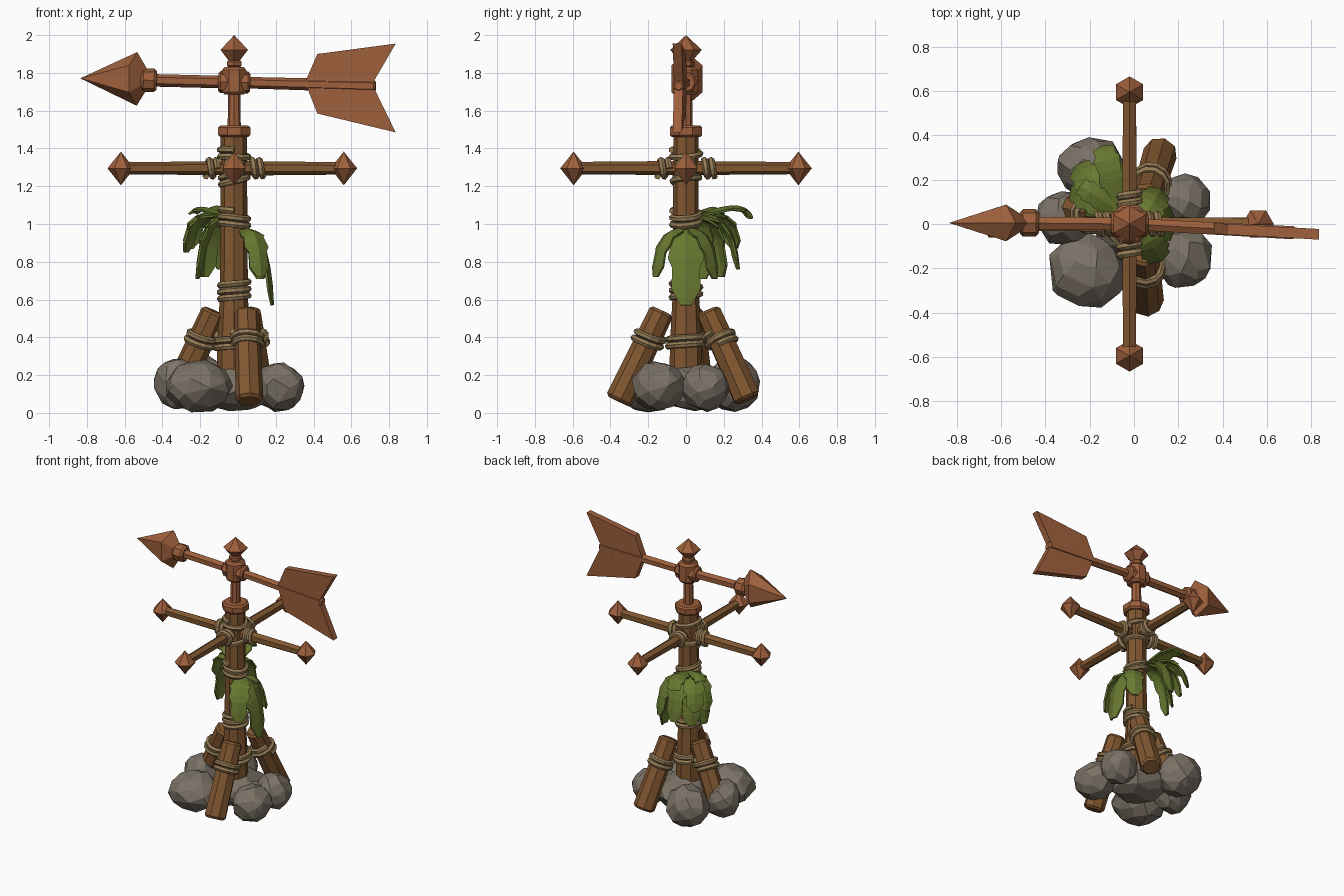
import bpy, bmesh, math, random
from mathutils import Vector as V

if "Cube" in bpy.data.objects:
    bpy.data.objects.remove(bpy.data.objects["Cube"])

random.seed(4)
PX = -0.02  # post centre line


def material(name, rgb):
    m = bpy.data.materials.new(name)
    m.diffuse_color = (*rgb, 1)
    m.use_nodes = True
    m.node_tree.nodes["Principled BSDF"].inputs["Base Color"].default_value = m.diffuse_color
    return m


COPPER = material("copper", (0.34, 0.115, 0.045))
WOOD = material("wood", (0.22, 0.095, 0.03))
ROCK = material("rock", (0.20, 0.17, 0.135))
LEAF = material("leaf", (0.14, 0.19, 0.03))
ROPE = material("rope", (0.30, 0.20, 0.09))


def finish(name, bm, mat):
    bmesh.ops.recalc_face_normals(bm, faces=bm.faces)
    me = bpy.data.meshes.new(name)
    bm.to_mesh(me)
    bm.free()
    me.materials.append(mat)
    ob = bpy.data.objects.new(name, me)
    bpy.context.collection.objects.link(ob)
    return ob


def lathe(name, origin, axis, rings, sides, mat, flat=1, sweep=0, turn=0, jitter=0):
    """Faceted solid from (distance, radius) rings along an axis."""
    q = V(axis).to_track_quat('Z', 'Y')
    bm = bmesh.new()
    loops = []
    wob = [1 + random.uniform(-jitter, jitter) for _ in range(sides)]
    for d, r in rings:
        if r == 0:
            loops.append([bm.verts.new(V(origin) + q @ V((0, 0, d)))])
            continue
        loop = []
        for k in range(sides):
            a = math.tau * k / sides + math.pi / 2 + turn
            p = V((r * wob[k] * flat * math.cos(a), r * wob[k] * math.sin(a),
                   d + sweep * r * abs(math.sin(a))))
            loop.append(bm.verts.new(V(origin) + q @ p))
        loops.append(loop)
    for a, b in zip(loops, loops[1:]):
        for k in range(sides):
            j = (k + 1) % sides
            if len(a) == 1:
                bm.faces.new((a[0], b[j], b[k]))
            elif len(b) == 1:
                bm.faces.new((a[k], a[j], b[0]))
            else:
                bm.faces.new((a[k], a[j], b[j], b[k]))
    for end in (loops[0], loops[-1]):
        if len(end) > 1:
            bm.faces.new(end)
    return finish(name, bm, mat)


def beam(name, p0, p1, r0, r1, sides, mat, chamfer=0.015, jitter=0):
    """Straight timber or rod with chamfered ends."""
    d = V(p1) - V(p0)
    n = d.length
    return lathe(name, p0, d, [(0, r0 - chamfer), (chamfer, r0), (n - chamfer, r1), (n, r1 - chamfer)],
                 sides, mat, jitter=jitter)


def rope(name, centre, axis, radius, turns, pitch=0.036, thick=0.018, tilt=0):
    """Coiled lashing around a timber."""
    q = V(axis).to_track_quat('Z', 'Y')
    cu = bpy.data.curves.new(name, 'CURVE')
    cu.dimensions = '3D'
    cu.bevel_depth, cu.bevel_resolution, cu.use_fill_caps = thick, 1, True
    n = int(turns * 12) + 1
    sp = cu.splines.new('POLY')
    sp.use_smooth = False
    sp.points.add(n - 1)
    for i in range(n):
        a = math.tau * i / 12
        p = V((radius * math.cos(a), radius * math.sin(a),
               pitch * (i / 12 - turns / 2) + tilt * math.cos(a)))
        sp.points[i].co = (*(V(centre) + q @ p), 1)
    cu.materials.append(ROPE)
    ob = bpy.data.objects.new(name, cu)
    bpy.context.collection.objects.link(ob)
    bpy.ops.object.select_all(action='DESELECT')
    ob.select_set(True)
    bpy.context.view_layer.objects.active = ob
    bpy.ops.object.convert(target='MESH')


def rock(name, centre, size):
    """Faceted boulder: hull of scattered points with flat areas merged."""
    bm = bmesh.new()
    n = 44
    for i in range(n):
        z = 1 - 2 * (i + 0.5) / n
        a = i * 2.39996 + random.uniform(-0.25, 0.25)
        s = math.sqrt(1 - z * z)
        k = random.uniform(0.96, 1.05)
        bm.verts.new(V(centre) + V((size[0] * s * math.cos(a) * k, size[1] * s * math.sin(a) * k, size[2] * z * k)))
    hull = bmesh.ops.convex_hull(bm, input=bm.verts)
    bmesh.ops.delete(bm, geom=list(set(hull["geom_interior"])), context='VERTS')
    bmesh.ops.dissolve_limit(bm, angle_limit=0.28, verts=bm.verts, edges=bm.edges)
    finish(name, bm, ROCK)


def leaf(name, base, ctrl, tip, half):
    """Arched, folded leaf with a ragged edge."""
    base, ctrl, tip = V(base), V(ctrl), V(tip)
    d = tip - base
    side = V((-d.y, d.x, 0)).normalized()
    widths = (0.25, 0.7, 1, 0.82, 1, 0.75, 0.8, 0.3)
    bm = bmesh.new()
    rows = []
    for i, w in enumerate(widths):
        t = i / (len(widths) - 1)
        p = base * (1 - t) ** 2 + ctrl * 2 * t * (1 - t) + tip * t * t
        tan = ((ctrl - base) * (1 - t) + (tip - ctrl) * t).normalized()
        nor = tan.cross(side).normalized()
        if nor.dot(V((d.x, d.y, 0.1))) < 0:
            nor = -nor
        off = tan * 0.02 * (i % 2 == 0) - nor * 0.28 * w * half
        rows.append([bm.verts.new(x) for x in (p + side * w * half + off, p, p - side * w * half + off)])
    for a, b in zip(rows, rows[1:]):
        for k in (0, 1):
            bm.faces.new((a[k], a[k + 1], b[k + 1], b[k]))
    ob = finish(name, bm, LEAF)
    m = ob.modifiers.new("thickness", 'SOLIDIFY')
    m.thickness, m.offset = 0.012, 0


# Post and its lashings
lathe("post", (PX, 0, 0), (0, 0, 1), [(0.06, 0.09), (0.35, 0.088), (0.6, 0.074), (1.0, 0.07), (1.48, 0.069)],
      8, WOOD, jitter=0.05)
rope("post_rope_low", (PX, 0, 0.65), (0, 0, 1), 0.075, 2.6)
rope("post_rope_mid", (PX, 0, 1.03), (0, 0, 1), 0.073, 2.3, tilt=0.015)
rope("post_rope_base", (PX, 0, 0.38), (0, 0, 1), 0.095, 2)
rope("cross_rope_upper", (PX, 0, 1.37), (0, 0, 1), 0.075, 1.3, tilt=0.01)
rope("cross_rope_lower", (PX, 0, 1.24), (0, 0, 1), 0.07, 1.2, tilt=-0.01)

# Leaning brace logs
braces = {"front": ((0.06, -0.355, 0.06), (0.045, -0.125, 0.54)),
          "back": ((0.12, 0.325, 0.07), (0.055, 0.115, 0.54)),
          "left": ((-0.31, 0.07, 0.13), (-0.125, 0.03, 0.54))}
for key, (a, b) in braces.items():
    beam(key + "_brace", a, b, 0.075, 0.067, 8, WOOD, jitter=0.05)
    f = (0.39 - a[2]) / (b[2] - a[2])
    rope(key + "_brace_rope", V(a).lerp(V(b), f), V(b) - V(a), 0.075, 2, tilt=0.01)

# Boulders round the foot
for i, (c, s) in enumerate([((-0.21, -0.21, 0.14), (0.18, 0.17, 0.14)),
                            ((0.215, -0.15, 0.14), (0.14, 0.145, 0.13)),
                            ((0.22, 0.10, 0.135), (0.13, 0.125, 0.128)),
                            ((-0.19, 0.25, 0.15), (0.155, 0.145, 0.15)),
                            ((-0.315, 0.025, 0.155), (0.13, 0.125, 0.135)),
                            ((-0.01, 0.03, 0.13), (0.19, 0.2, 0.125))]):
    rock(f"rock_{i + 1}", c, s)

# Compass arms with diamond ends
for name, d, n in (("left", (-1, 0, 0), 0.60), ("right", (1, 0, 0), 0.58),
                   ("front", (0, -1, 0), 0.595), ("back", (0, 1, 0), 0.595)):
    o, d = V((PX, 0, 1.295)), V(d)
    beam(name + "_arm", o, o + d * (n - 0.03), 0.038, 0.033, 6, WOOD, 0.006, 0.05)
    rope(name + "_arm_rope", o + d * 0.12, d, 0.043, 1.8)
    lathe(name + "_arm_diamond", o + d * n, (0, 0, 1), [(-0.09, 0), (0, 0.071), (0.088, 0)], 6, COPPER,
          turn=0 if d.x == 0 else math.pi / 6)

# Copper collar, spindle and finial
lathe("post_collar", (PX, 0, 1.46), (0, 0, 1), [(0, 0.08), (0.012, 0.093), (0.05, 0.093), (0.062, 0.08)], 8,
      COPPER, turn=math.pi / 8)
beam("spindle", (PX, 0, 1.5), (PX, 0, 1.88), 0.035, 0.03, 8, COPPER, 0.004)
lathe("finial", (PX, 0, 1.83), (0, 0, 1),
      [(0, 0.035), (0.008, 0.045), (0.028, 0.045), (0.036, 0.035), (0.092, 0.084), (0.17, 0)], 6, COPPER)
lathe("hub", (PX, 0, 1.685), (0, 0, 1), [(0, 0.055), (0.015, 0.07), (0.13, 0.07), (0.145, 0.055)], 8, COPPER,
      turn=math.pi / 8)
beam("hub_sleeve", (PX - 0.085, 0, 1.752), (PX + 0.085, 0, 1.748), 0.058, 0.058, 8, COPPER, 0.012)

# Arrow
beam("arrow_shaft_front", (PX, 0, 1.75), (-0.55, 0.005, 1.763), 0.033, 0.033, 6, COPPER, 0.003)
beam("arrow_shaft_rear", (PX, 0, 1.75), (0.73, -0.04, 1.73), 0.03, 0.034, 6, COPPER, 0.012)
beam("arrow_collar", (-0.43, 0.005, 1.76), (-0.515, 0.005, 1.762), 0.062, 0.062, 8, COPPER, 0.014)
lathe("arrow_head", (-0.51, 0.005, 1.768), (-1, 0, 0.01), [(0, 0.05), (0.11, 0.142), (0.325, 0)], 6, COPPER,
      flat=0.67, sweep=-0.6)

# Tail vanes: two swept plates
for name, prof in (("upper", ((0.355, 1.75), (0.42, 1.90), (0.835, 1.955), (0.71, 1.74))),
                   ("lower", ((0.355, 1.75), (0.42, 1.585), (0.835, 1.485), (0.71, 1.74)))):
    bm = bmesh.new()
    mid = [V((x, -0.02 - 0.055 * (x - 0.355), z)) for x, z in prof]
    front, back = ([bm.verts.new(p + V((0, s * 0.024, 0))) for p in mid] for s in (-1, 1))
    bm.faces.new(front)
    bm.faces.new(back[::-1])
    for k in range(4):
        j = (k + 1) % 4
        bm.faces.new((front[k], back[k], back[j], front[j]))
    finish(name + "_tail_vane", bm, COPPER)

# Leaf tufts tucked under the middle lashing: tip, arch height, half width
right = [((0.185, 0, 0.57), 0.98, 0.095), ((0.12, -0.165, 0.72), 1.0, 0.07), ((0.12, 0.155, 0.71), 1.0, 0.07)]
left = [((-0.14, 0.35, 1.03), 1.15, 0.06), ((-0.26, 0.26, 0.87), 1.13, 0.075), ((-0.28, 0.16, 0.85), 1.12, 0.07),
        ((-0.22, 0.09, 0.71), 1.06, 0.07), ((-0.09, 0.28, 0.76), 1.09, 0.07), ((-0.18, 0.19, 0.72), 1.05, 0.08),
        ((-0.24, 0.17, 1.06), 1.12, 0.05)]
for side, base, tuft in (("right", V((0.03, 0, 0.97)), right), ("left", V((-0.055, 0.05, 1.04)), left)):
    for i, (tip, arch, half) in enumerate(tuft):
        c = base.lerp(V(tip), 0.9)
        leaf(f"{side}_leaf_{i + 1}", base, (c.x, c.y, arch), tip, half)
